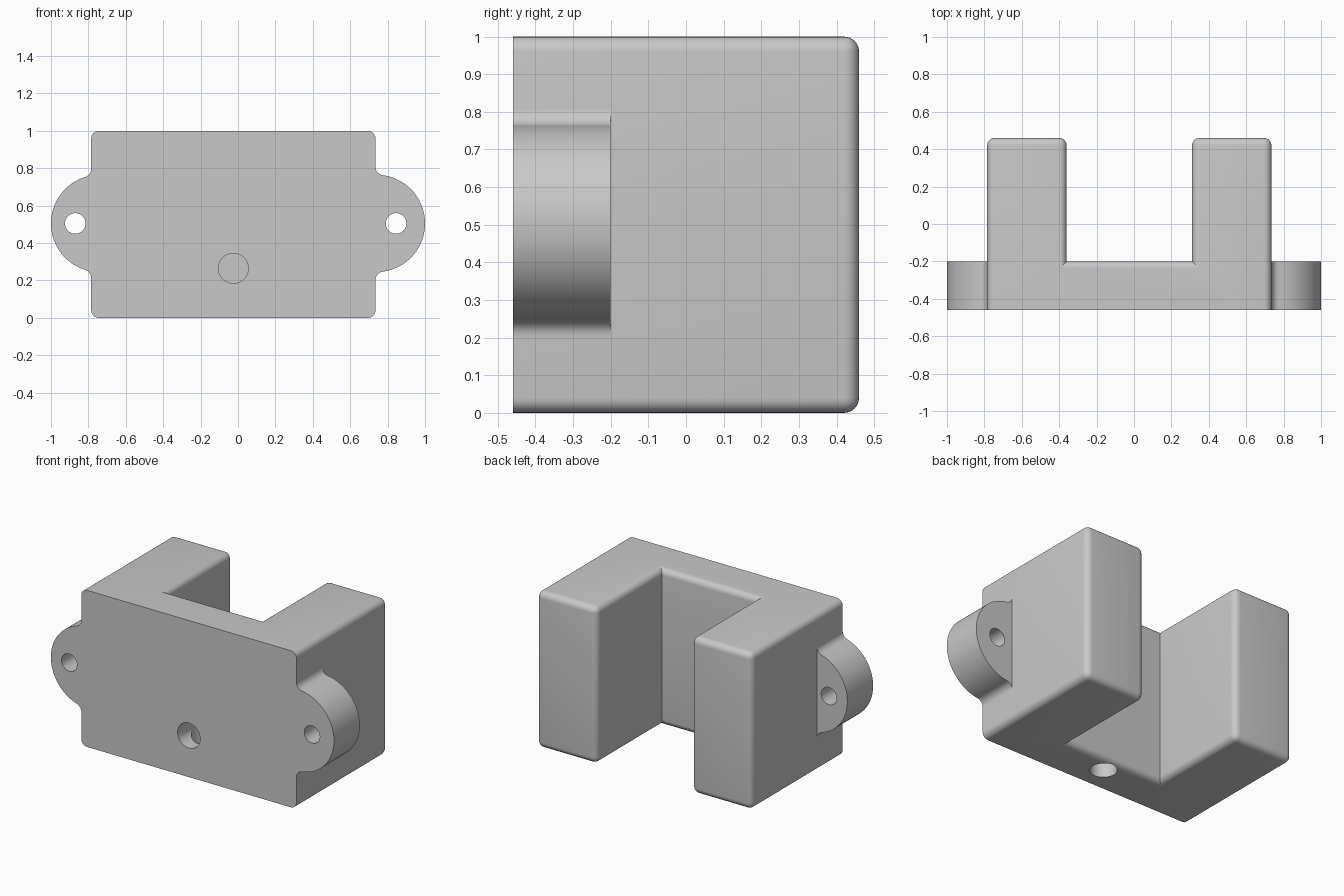
import bpy, bmesh, math
from mathutils import Matrix, Vector

cube = bpy.data.objects.get("Cube")
if cube:
    bpy.data.objects.remove(cube, do_unlink=True)

FRONT, WEB, BACK = -0.46, -0.2, 0.46      # depth positions
LEFT, RIGHT, TOP = -0.785, 0.735, 1.0     # body limits
MID_Z = 0.505                             # height of the ear centres

grey = bpy.data.materials.new("plain grey")
grey.use_nodes = True
grey.diffuse_color = (0.58, 0.58, 0.58, 1)
grey.node_tree.nodes["Principled BSDF"].inputs["Base Color"].default_value = grey.diffuse_color


def make_object(name, bm):
    bmesh.ops.recalc_face_normals(bm, faces=bm.faces)
    mesh = bpy.data.meshes.new(name)
    bm.to_mesh(mesh)
    bm.free()
    mesh.materials.append(grey)
    obj = bpy.data.objects.new(name, mesh)
    bpy.context.collection.objects.link(obj)
    return obj


def prism(points, depth):
    """Closed outline of 3D points extruded along a vector."""
    bm = bmesh.new()
    face = bm.faces.new([bm.verts.new(p) for p in points])
    out = bmesh.ops.extrude_face_region(bm, geom=[face])
    verts = [g for g in out["geom"] if isinstance(g, bmesh.types.BMVert)]
    bmesh.ops.translate(bm, verts=verts, vec=depth)
    return bm


def drill(obj, start, end, radius):
    """Cut a round hole between two points."""
    a, b = Vector(start), Vector(end)
    turn = (b - a).to_track_quat("Z", "Y").to_matrix().to_4x4()
    bm = bmesh.new()
    bmesh.ops.create_cone(bm, cap_ends=True, segments=48, radius1=radius, radius2=radius,
                          depth=(b - a).length, matrix=Matrix.Translation((a + b) / 2) @ turn)
    cutter = make_object("hole_cutter", bm)
    cutter.hide_render = True
    mod = obj.modifiers.new("hole", "BOOLEAN")
    mod.operation, mod.solver, mod.object = "DIFFERENCE", "EXACT", cutter
    bpy.context.view_layer.objects.active = obj
    bpy.ops.object.modifier_apply(modifier=mod.name)
    bpy.data.objects.remove(cutter, do_unlink=True)


def smooth(obj):
    bpy.ops.object.select_all(action="DESELECT")
    obj.select_set(True)
    bpy.context.view_layer.objects.active = obj
    bpy.ops.object.shade_smooth_by_angle(angle=math.radians(30))


# U-shaped body, rounded everywhere but the front rim and inner corners
slot_l, slot_r = -0.36, 0.31
outline = [(LEFT, FRONT), (RIGHT, FRONT), (RIGHT, BACK), (slot_r, BACK),
           (slot_r, WEB), (slot_l, WEB), (slot_l, BACK), (LEFT, BACK)]
bm = prism([(x, y, 0) for x, y in outline], (0, 0, TOP))


def is_rounded(edge):
    a, b = (v.co for v in edge.verts)
    on_front = max(a.y, b.y) < FRONT + 0.01
    inner_corner = abs(a.z - b.z) > 0.5 and abs(a.y - WEB) < 0.01
    return not (on_front or inner_corner)


bmesh.ops.recalc_face_normals(bm, faces=bm.faces)
bmesh.ops.bevel(bm, geom=[e for e in bm.edges if is_rounded(e)], offset=0.04,
                segments=6, profile=0.5, affect="EDGES")
body = make_object("body", bm)

# Cable channel: in from the front, out through the underside
drill(body, (-0.025, FRONT - 0.1, 0.265), (-0.025, -0.22, 0.265), 0.08)
drill(body, (-0.025, -0.3, -0.1), (-0.025, -0.3, 0.265), 0.078)
smooth(body)


# Mounting ears with filleted roots
def make_ear(name, side, wall, hole_x):
    centre, radius, fillet = 0.74, 0.26, 0.045
    fx = wall + fillet
    fz = math.sqrt((radius + fillet) ** 2 - (fx - centre) ** 2)
    meet = math.atan2(fz, fx - centre)
    upper = []
    for i in range(9):                     # concave fillet
        a = math.pi + meet * i / 8
        upper.append((fx + fillet * math.cos(a), fz + fillet * math.sin(a)))
    for i in range(1, 25):                 # outer arc
        a = meet * (1 - i / 24)
        upper.append((centre + radius * math.cos(a), radius * math.sin(a)))
    lower = [(x, -z) for x, z in reversed(upper[:-1])]
    points = [(side * x, FRONT, MID_Z + z) for x, z in upper + lower]
    ear = make_object(name, prism(points, (0, WEB - FRONT, 0)))
    drill(ear, (hole_x, FRONT - 0.1, MID_Z), (hole_x, WEB + 0.1, MID_Z), 0.055)
    smooth(ear)


make_ear("left_ear", 1, RIGHT, 0.845)
make_ear("right_ear", -1, -LEFT, -0.87)
